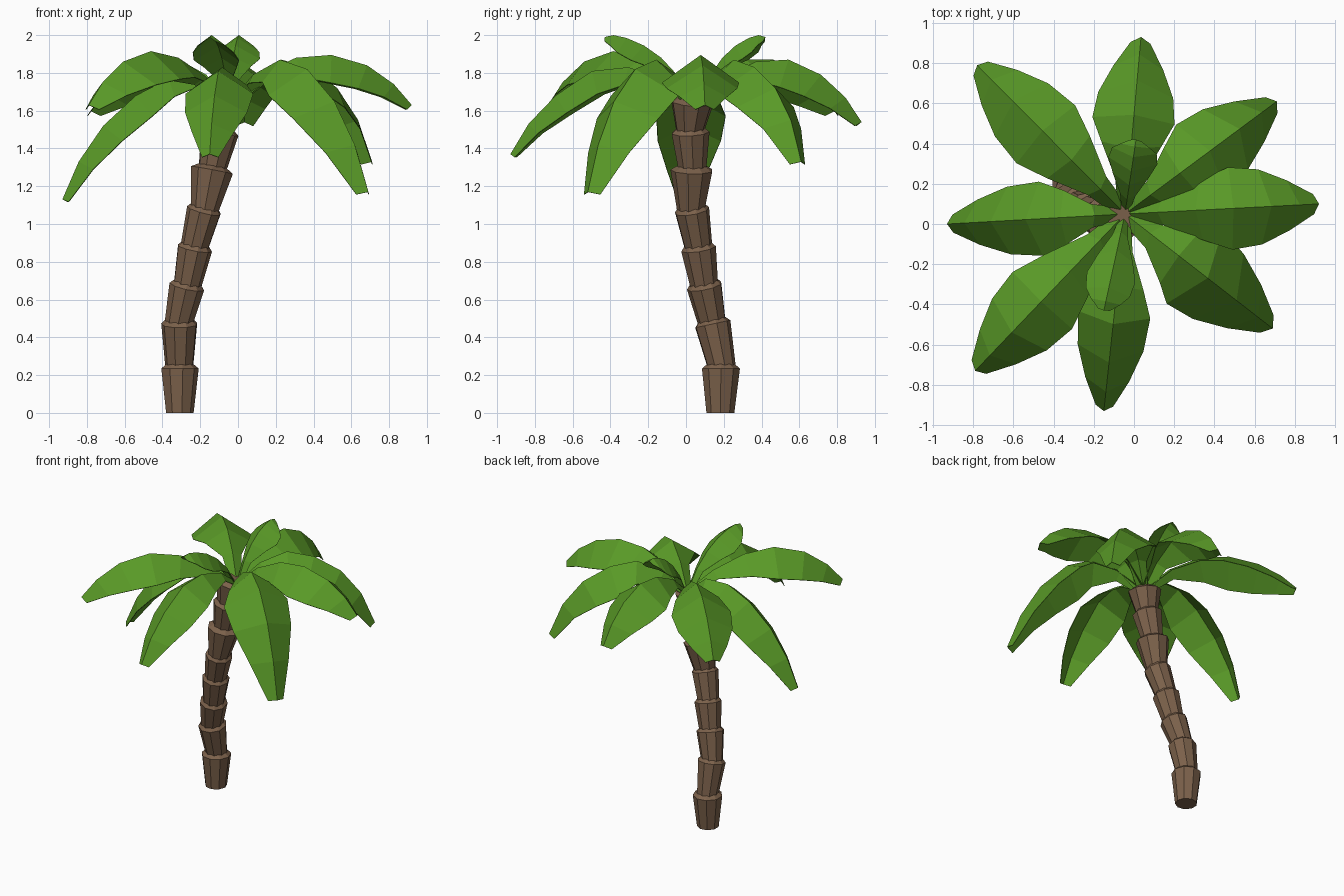
import bpy, math
from mathutils import Vector

if "Cube" in bpy.data.objects:
    bpy.data.objects.remove(bpy.data.objects["Cube"])


def material(name, color):
    m = bpy.data.materials.new(name)
    m.diffuse_color = (*color, 1)
    m.use_nodes = True
    m.node_tree.nodes["Principled BSDF"].inputs["Base Color"].default_value = m.diffuse_color
    return m


BARK = material("bark", (0.20, 0.12, 0.07))
GREEN = material("leaf_green", (0.10, 0.32, 0.02))


def mesh_object(name, verts, faces, mat):
    me = bpy.data.meshes.new(name)
    me.from_pydata(verts, [], faces)
    me.materials.append(mat)
    ob = bpy.data.objects.new(name, me)
    bpy.context.collection.objects.link(ob)
    return ob


# Trunk: stacked flaring segments along a leaning path
SIDES = 9
PATH = [(-0.31, 0.182, 0), (-0.31, 0.185, 0.26), (-0.31, 0.135, 0.495),
        (-0.265, 0.093, 0.695), (-0.225, 0.062, 0.895), (-0.173, 0.027, 1.095),
        (-0.133, 0.032, 1.31), (-0.093, 0.022, 1.51), (-0.06, 0.035, 1.67)]
RIMS = [0.102, 0.097, 0.095, 0.094, 0.093, 0.114, 0.102, 0.115]


def trunk_segment(i):
    a, b = Vector(PATH[i]), Vector(PATH[i + 1])
    axis = (b - a).normalized() if i else Vector((0, 0, 1))
    if i:
        a = a - axis * 0.02
    turn = Vector((0, 0, 1)).rotation_difference(axis)
    rings = [(a, 0.075), (b - axis * 0.025, RIMS[i]), (b, 0.072)]
    verts = []
    for centre, r in rings:
        for k in range(SIDES):
            t = 2 * math.pi * (k + 0.35 * i) / SIDES
            verts.append(centre + turn @ Vector((r * math.cos(t), r * math.sin(t), 0)))
    faces = [tuple(reversed(range(SIDES))), tuple(range(2 * SIDES, 3 * SIDES))]
    for j in range(2):
        for k in range(SIDES):
            n = (k + 1) % SIDES
            faces.append((j * SIDES + k, j * SIDES + n,
                          (j + 1) * SIDES + n, (j + 1) * SIDES + k))
    mesh_object(f"trunk_segment_{i + 1}", verts, faces, BARK)


for i in range(len(RIMS)):
    trunk_segment(i)

# Leaves: ridged, roof-shaped blades with a blunt tip
STEPS = [0, 0.15, 0.35, 0.55, 0.75, 0.9, 1]
WIDTHS = [0.04, 0.065, 0.15, 0.205, 0.187, 0.125, 0.05]
CROWN = Vector((-0.045, 0.05, 0))


def leaf(name, tip, heights, scale=1.0):
    tip = Vector((*tip, 0))
    out = (tip - CROWN).normalized()
    side = Vector((-out.y, out.x, 0))
    start = CROWN + out * 0.02
    ridge = [start.lerp(tip, t) + Vector((0, 0, z)) for t, z in zip(STEPS, heights)]
    verts, faces = [], []
    for i, p in enumerate(ridge):
        along = (ridge[min(i + 1, 6)] - ridge[max(i - 1, 0)]).normalized()
        down = side.cross(along)
        w = WIDTHS[i] * scale
        drop = down * 0.72 * w
        verts += [p + side * w + drop, p, p - side * w + drop]
    for i in range(6):
        a = 3 * i
        faces += [(a, a + 1, a + 4, a + 3), (a + 1, a + 2, a + 5, a + 4)]
    ob = mesh_object(name, verts, faces, GREEN)
    mod = ob.modifiers.new("thickness", 'SOLIDIFY')
    mod.thickness = 0.004
    mod.offset = -1


leaf("leaf_right", (0.92, 0.10), (1.66, 1.79, 1.88, 1.895, 1.84, 1.74, 1.63))
leaf("leaf_back_right", (0.71, 0.61), (1.66, 1.79, 1.87, 1.83, 1.72, 1.55, 1.33))
leaf("leaf_back", (0.035, 0.93), (1.66, 1.78, 1.86, 1.87, 1.79, 1.67, 1.54))
leaf("leaf_back_left", (-0.78, 0.79), (1.66, 1.79, 1.87, 1.87, 1.80, 1.70, 1.60))
leaf("leaf_left", (-0.93, 0.0), (1.66, 1.77, 1.77, 1.68, 1.52, 1.33, 1.13), 0.9)
leaf("leaf_front_left", (-0.79, -0.73), (1.66, 1.78, 1.88, 1.915, 1.86, 1.75, 1.63))
leaf("leaf_front", (-0.15, -0.93), (1.66, 1.77, 1.83, 1.81, 1.68, 1.53, 1.37), 0.88)
leaf("leaf_front_right", (0.69, -0.52), (1.66, 1.79, 1.87, 1.82, 1.65, 1.42, 1.17), 1.1)

# Two young leaves rising from the crown
YOUNG = (1.66, 1.78, 1.88, 1.945, 1.985, 2.0, 1.99)
leaf("young_leaf_back", (0.01, 0.42), YOUNG, 0.6)
leaf("young_leaf_front", (-0.15, -0.43), YOUNG, 0.6)
